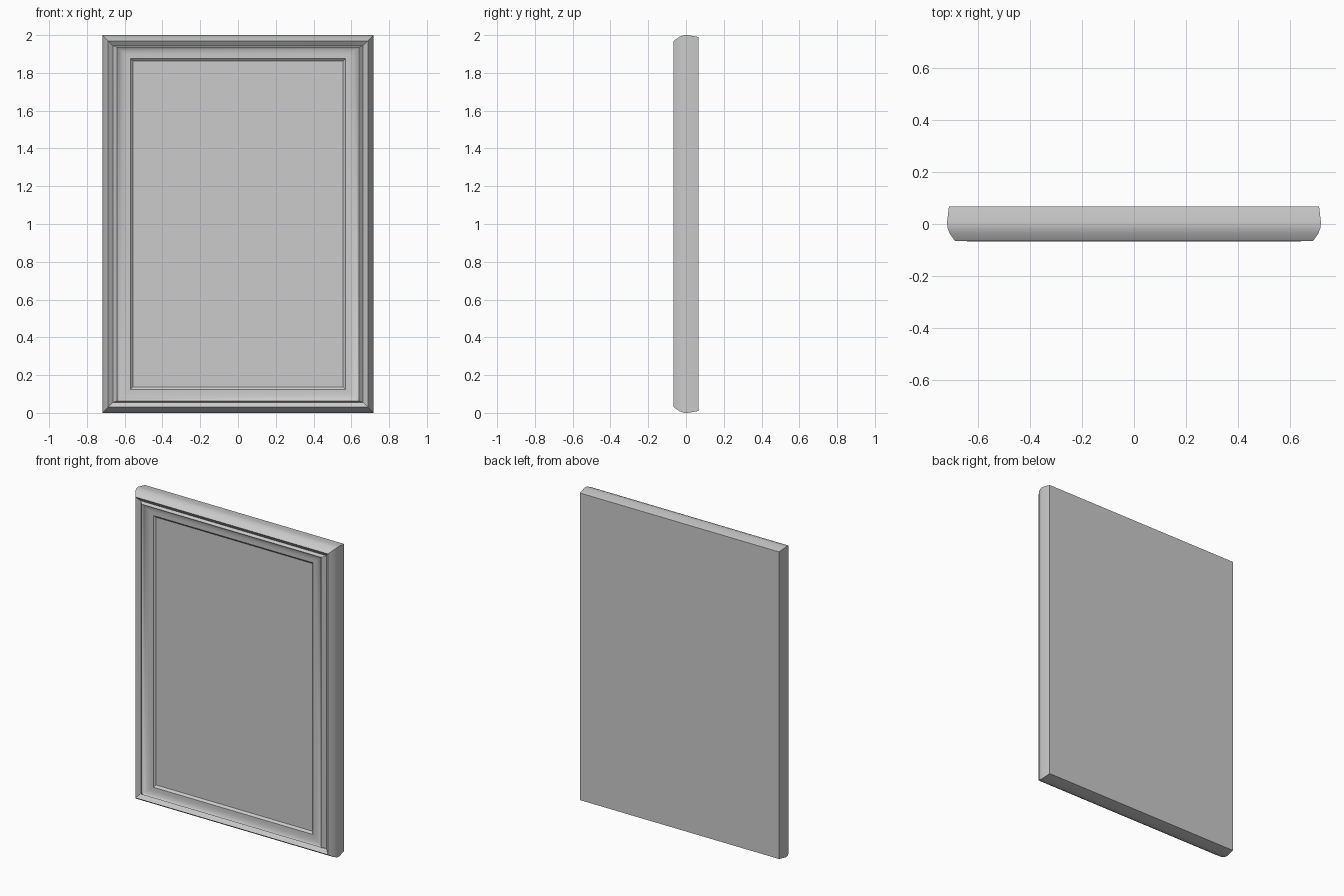
import bpy, bmesh, math

if "Cube" in bpy.data.objects:
    bpy.data.objects.remove(bpy.data.objects["Cube"])

HALF_W, HEIGHT = 0.717, 2.0

# Moulding profile: (side inset, top/bottom inset, y) from the back edge to the picture
PROFILE = [
    (0.007, 0.010, 0.067),
    (0.000, 0.000, 0.008),
    (0.001, 0.001, -0.012),
    (0.009, 0.009, -0.035),
    (0.030, 0.030, -0.065),   # outer front edge
    (0.055, 0.056, -0.045),   # groove
    (0.077, 0.064, -0.067),   # raised rim
    (0.087, 0.073, -0.058),   # cove
    (0.102, 0.086, -0.052),
    (0.122, 0.102, -0.050),
    (0.148, 0.124, -0.050),   # inner lip
    (0.160, 0.137, -0.038),
]


def rectangle(inset_x, inset_z, y):
    x, low, high = HALF_W - inset_x, inset_z, HEIGHT - inset_z
    return [(-x, y, low), (x, y, low), (x, y, high), (-x, y, high)]


def make_object(name, bm):
    mesh = bpy.data.meshes.new(name)
    bm.to_mesh(mesh)
    bm.free()
    obj = bpy.data.objects.new(name, mesh)
    bpy.context.collection.objects.link(obj)
    return obj


def make_sheet(name, point, flip):
    bm = bmesh.new()
    corners = [bm.verts.new(c) for c in rectangle(*point)]
    bm.faces.new(corners[::-1] if flip else corners)
    return make_object(name, bm)


# Mitred frame: the profile lofted through nested rectangles
bm = bmesh.new()
rings = [[bm.verts.new(c) for c in rectangle(*p)] for p in PROFILE]
for outer, inner in zip(rings, rings[1:]):
    for i in range(4):
        j = (i + 1) % 4
        bm.faces.new((outer[i], outer[j], inner[j], inner[i]))
frame = make_object("frame_moulding", bm)
bpy.context.view_layer.objects.active = frame
frame.select_set(True)
bpy.ops.object.shade_smooth_by_angle(angle=math.radians(35))

# Picture surface inside the lip, and the flat back
make_sheet("picture_panel", PROFILE[-1], False)
make_sheet("back_board", PROFILE[0], True)
